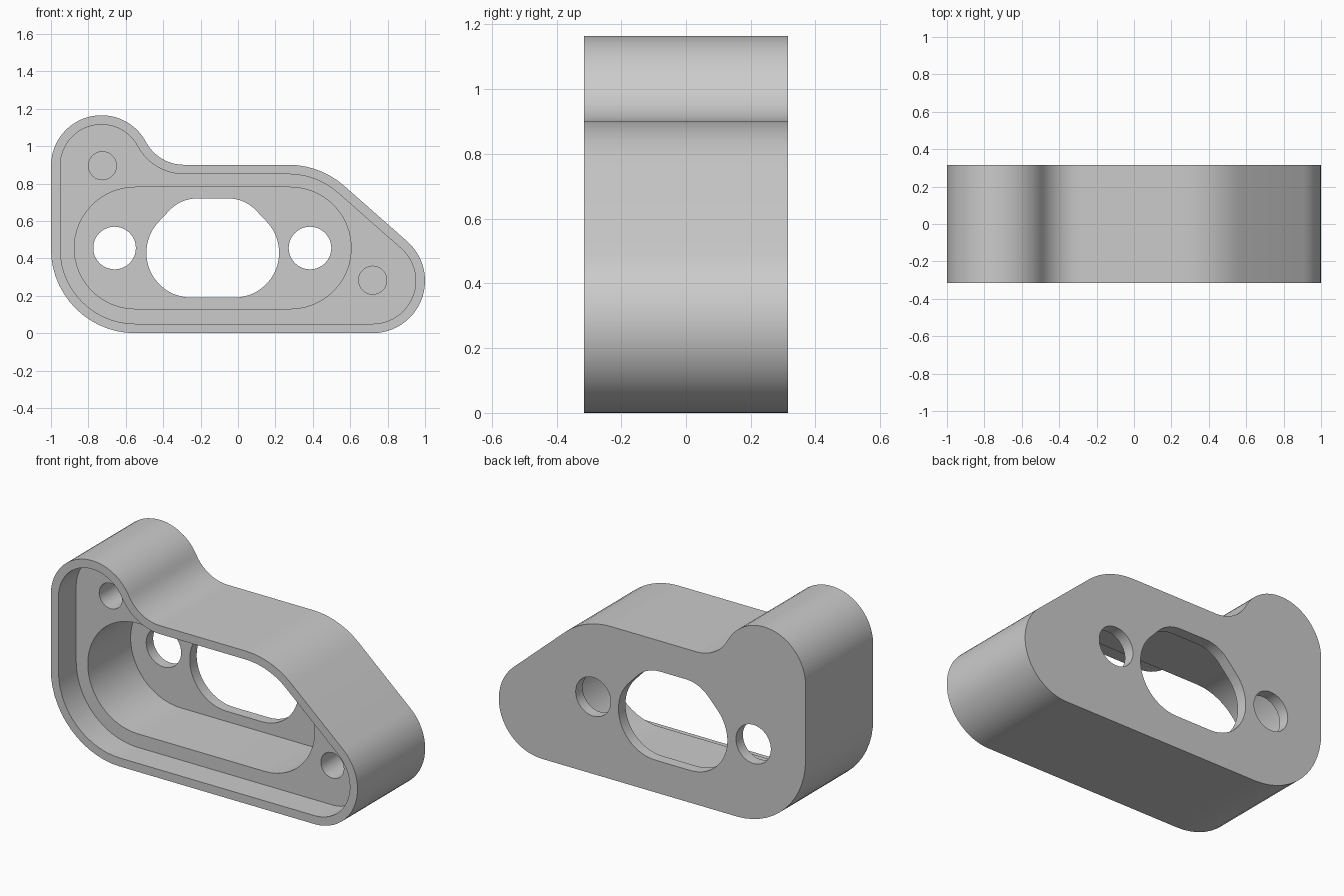
import bpy, bmesh
from math import atan2, acos, cos, sin, hypot, tau, ceil

if "Cube" in bpy.data.objects:
    bpy.data.objects.remove(bpy.data.objects["Cube"])

FRONT, BACK = -0.315, 0.315
LEDGE = FRONT + 0.165      # ledge behind the raised rim
PLATE = BACK - 0.065       # front of the thin back plate


def outline(circles, inset=0.0):
    """Closed counter-clockwise belt around circles (x, z, r); negative r is a concave fillet."""
    n = len(circles)
    if n == 1:
        x, z, r = circles[0]
        return [(x + r * cos(tau * i / 40), z + r * sin(tau * i / 40)) for i in range(40)]
    normals = []
    for i in range(n):
        (x1, z1, r1), (x2, z2, r2) = circles[i], circles[(i + 1) % n]
        dx, dz = x2 - x1, z2 - z1
        ratio = max(-1, min(1, (r1 - r2) / hypot(dx, dz)))
        normals.append(atan2(dz, dx) - acos(ratio))
    points = []
    for i, (x, z, r) in enumerate(circles):
        a, b = normals[i - 1], normals[i]
        sweep = (b - a) % tau if r > 0 else -((a - b) % tau)
        steps = max(2, ceil(abs(sweep) / 0.12))
        rr = r - inset
        for k in range(steps + 1):
            t = a + sweep * k / steps
            p = (x + rr * cos(t), z + rr * sin(t))
            if not points or hypot(p[0] - points[-1][0], p[1] - points[-1][1]) > 1e-3:
                points.append(p)
    return points


def prism(name, points, y0, y1):
    """Extrude an x-z outline from y0 to y1."""
    bm = bmesh.new()
    face = bm.faces.new([bm.verts.new((x, y0, z)) for x, z in points])
    new = bmesh.ops.extrude_face_region(bm, geom=[face])["geom"]
    bmesh.ops.translate(bm, vec=(0, y1 - y0, 0),
                        verts=[v for v in new if isinstance(v, bmesh.types.BMVert)])
    bmesh.ops.recalc_face_normals(bm, faces=bm.faces)
    mesh = bpy.data.meshes.new(name)
    bm.to_mesh(mesh)
    bm.free()
    obj = bpy.data.objects.new(name, mesh)
    bpy.context.collection.objects.link(obj)
    return obj


def cut(target, points, y0, y1):
    """Subtract a prism from the target and discard the cutter."""
    cutter = prism("cutter", points, y0, y1)
    cutter.hide_render = True
    mod = target.modifiers.new("cut", 'BOOLEAN')
    mod.operation, mod.solver, mod.object = 'DIFFERENCE', 'EXACT', cutter
    bpy.context.view_layer.objects.active = target
    bpy.ops.object.modifier_apply(modifier=mod.name)
    bpy.data.objects.remove(cutter)


# Outer body
body = [(0.72, 0.28, 0.28), (0.27, 0.45, 0.45), (-0.289, 1.13, -0.23),
        (-0.73, 0.895, 0.27), (-0.55, 0.45, 0.45)]
housing = prism("housing", outline(body), FRONT, BACK)

# Recess inside the rim, then the deep rounded pocket
cut(housing, outline(body, 0.05), FRONT - 0.1, LEDGE)
cut(housing, outline([(0.28, 0.455, 0.325), (-0.55, 0.455, 0.325)]), FRONT - 0.1, PLATE)

# Large opening through the back plate
window = [(-0.02, 0.43, 0.24), (-0.05, 0.52, 0.20), (-0.22, 0.52, 0.20), (-0.25, 0.43, 0.24)]
cut(housing, outline(window), PLATE - 0.1, BACK + 0.1)

# Round holes through the back plate
for x in (-0.66, 0.385):
    cut(housing, outline([(x, 0.455, 0.114)]), PLATE - 0.1, BACK + 0.1)

# Blind screw holes in the ledge
for x, z in ((-0.725, 0.895), (0.72, 0.283)):
    cut(housing, outline([(x, z, 0.075)]), LEDGE - 0.1, 0.2)

# Smooth curved walls with sharp rims
bpy.ops.object.select_all(action='DESELECT')
housing.select_set(True)
bpy.context.view_layer.objects.active = housing
bpy.ops.object.shade_smooth_by_angle(angle=0.5)
